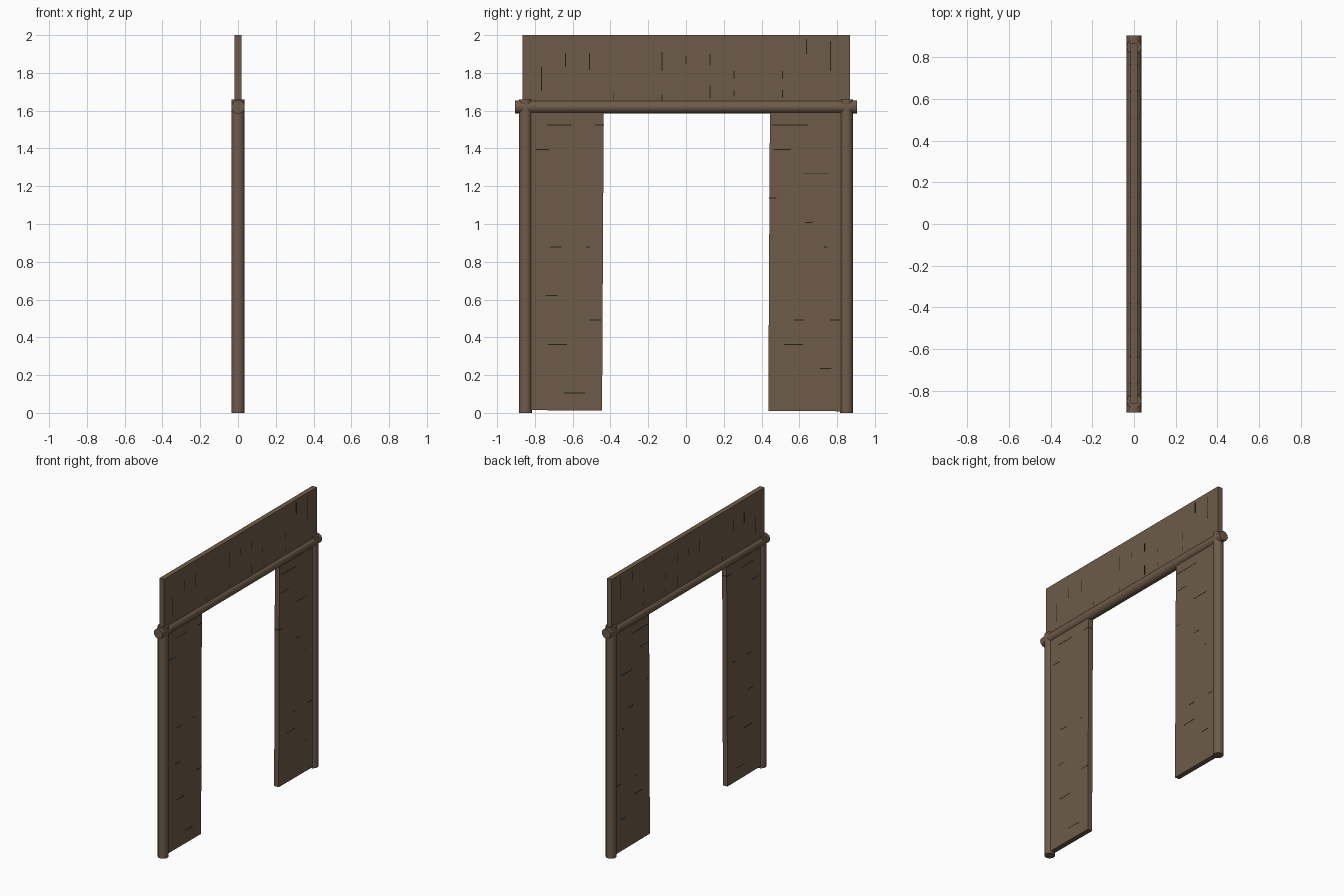
import bpy, math

if "Cube" in bpy.data.objects:
    bpy.data.objects.remove(bpy.data.objects["Cube"])


def material(name, col):
    m = bpy.data.materials.new(name)
    m.diffuse_color = (*col, 1)
    m.use_nodes = True
    m.node_tree.nodes["Principled BSDF"].inputs["Base Color"].default_value = m.diffuse_color
    return m


wood = material("brown_wood", (0.155, 0.105, 0.066))
dark = material("dark_crack", (0.016, 0.017, 0.007))


def box(name, loc, size, mat, tilt=0):
    bpy.ops.mesh.primitive_cube_add(size=1, location=loc)
    o = bpy.context.object
    o.name = name
    o.scale = size
    bpy.ops.object.transform_apply(location=False, rotation=False, scale=True)
    o.rotation_euler.x = tilt
    o.data.materials.append(mat)
    return o


def pole(name, loc, radius, length, rot=(0, 0, 0)):
    bpy.ops.mesh.primitive_cylinder_add(vertices=24, radius=radius, depth=length,
                                        location=loc, rotation=rot)
    o = bpy.context.object
    o.name = name
    o.data.materials.append(wood)
    bpy.ops.object.shade_smooth_by_angle(angle=math.radians(40))
    return o


# Round posts and cross beam
for side, y in (("left", -0.85), ("right", 0.85)):
    pole(side + "_post", (0, y, 0.829), 0.035, 1.658)
pole("cross_beam", (0, 0, 1.62), 0.035, 1.81, (math.pi / 2, 0, 0))

# Header board and the two slightly tilted side boards
T = 0.036
box("header_board", (0, 0.002, 1.81), (T, 1.735, 0.38), wood)
for side, y, z in (("left", -0.645, 0.816), ("right", 0.645, 0.812)):
    box(side + "_board", (0, y, z), (T, 0.41, 1.605), wood, -0.0055)

# Hairline cracks between planks: (seam number, centre, length)
header_cracks = [(0, 1.77, .13), (1, 1.87, .07), (2, 1.86, .09), (3, 1.675, .03),
                 (5, 1.86, .10), (5, 1.67, .03), (6, 1.87, .04), (7, 1.87, .06),
                 (7, 1.70, .07), (8, 1.79, .04), (8, 1.69, .03), (10, 1.79, .04),
                 (10, 1.69, .04), (11, 1.94, .08), (12, 1.89, .16)]
side_cracks = [(0, -.59, .11), (2, -.68, .10), (3, -.48, .06), (4, -.71, .06),
               (6, -.69, .06), (6, -.52, .02), (10, -.76, .07), (11, -.67, .13),
               (11, -.46, .05), (2, .57, .10), (3, .60, .05), (3, .79, .05),
               (6, .74, .02), (7, .65, .04), (8, .46, .04), (9, .69, .13),
               (10, .51, .09), (11, .55, .19), (1, .74, .06)]
for i, z, length in header_cracks:
    # seam spacing is even across the header
    y = -0.765 + 0.1275 * i
    box("header_crack", (0, y, z), (T + 0.001, 0.005, length), dark)
for i, y, length in side_cracks:
    box("side_crack", (0, y, 0.105 + 0.129 * i), (T + 0.001, length, 0.005), dark)
